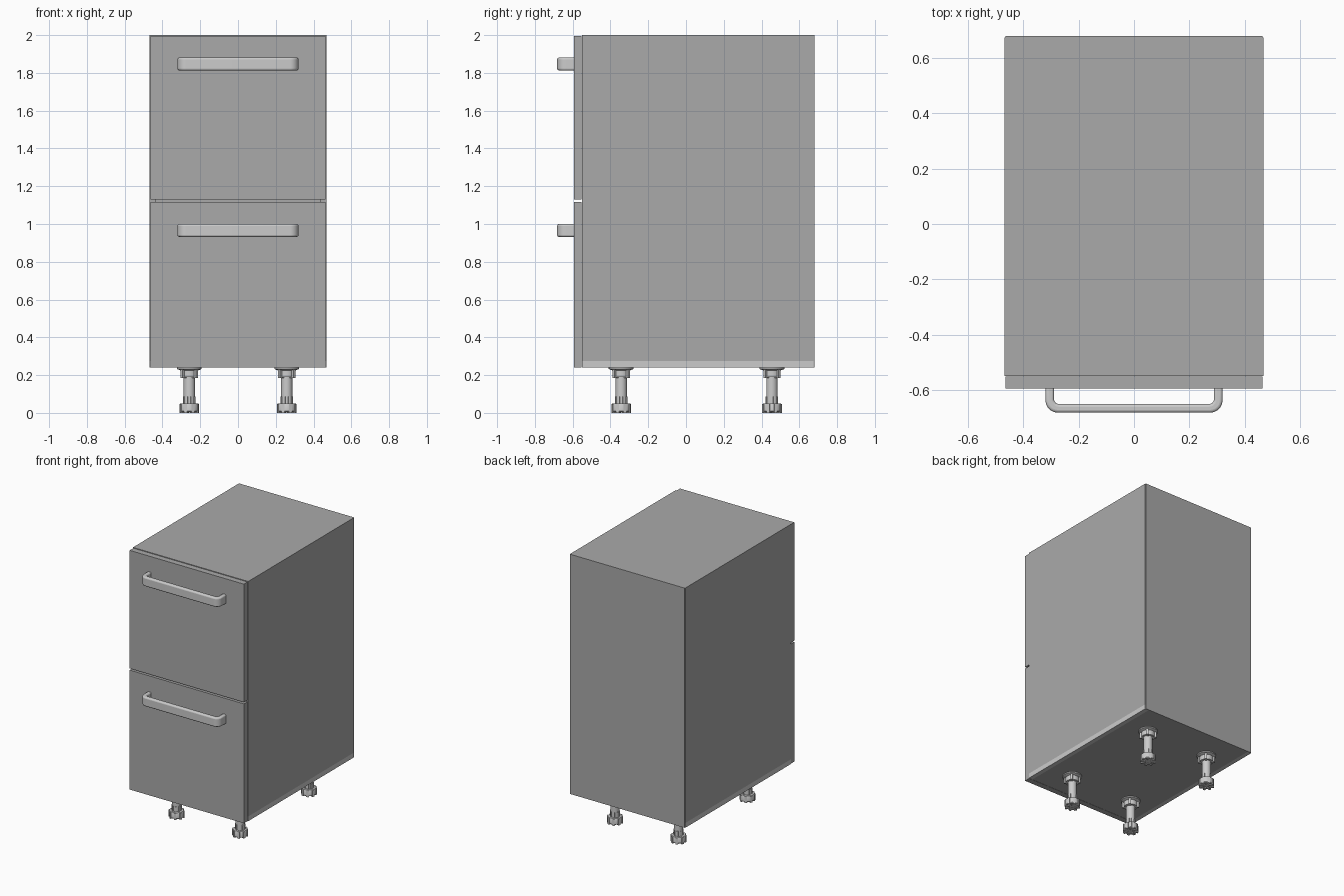
import bpy, bmesh
from math import sin, cos, pi, radians

if "Cube" in bpy.data.objects:
    bpy.data.objects.remove(bpy.data.objects["Cube"])

def material(name, v):
    m = bpy.data.materials.new(name)
    m.diffuse_color = (v, v, v, 1)
    m.use_nodes = True
    m.node_tree.nodes["Principled BSDF"].inputs["Base Color"].default_value = m.diffuse_color
    return m

PANEL = material("dark_panel", 0.4)
METAL = material("light_metal", 0.8)

def finish(name, bm, mat, smooth=False):
    bmesh.ops.recalc_face_normals(bm, faces=bm.faces)
    me = bpy.data.meshes.new(name)
    bm.to_mesh(me)
    bm.free()
    ob = bpy.data.objects.new(name, me)
    bpy.context.collection.objects.link(ob)
    me.materials.append(mat)
    if smooth:
        bpy.ops.object.select_all(action='DESELECT')
        ob.select_set(True)
        bpy.context.view_layer.objects.active = ob
        bpy.ops.object.shade_smooth_by_angle(angle=radians(35))
    return ob

def add_box(bm, x0, x1, y0, y1, z0, z1):
    for v in bmesh.ops.create_cube(bm, size=1)["verts"]:
        v.co = ((x0 + x1) / 2 + v.co.x * (x1 - x0),
                (y0 + y1) / 2 + v.co.y * (y1 - y0),
                (z0 + z1) / 2 + v.co.z * (z1 - z0))

def box(name, *dims, mat=PANEL):
    bm = bmesh.new()
    add_box(bm, *dims)
    return finish(name, bm, mat)

W, T, FRONT, BACK, BOT, TOP = 0.468, 0.03, -0.55, 0.68, 0.24, 2.0

# Carcass panels, with a light trim along the bottom of each side
for s, side in ((-1, "left"), (1, "right")):
    xs = sorted((s * W, s * (W - T)))
    box(side + "_side_panel", *xs, FRONT, BACK - 0.006, BOT + 0.035, TOP)
    box(side + "_bottom_trim", *xs, FRONT, BACK - 0.006, BOT, BOT + 0.035, mat=METAL)
I = W - T
box("top_panel", -I, I, FRONT, BACK - 0.006, TOP - T, TOP)
box("bottom_panel", -I, I, FRONT, BACK - 0.006, BOT, BOT + T)
box("back_panel", -W + 0.003, W - 0.003, BACK - 0.006, BACK, BOT, TOP)

# Bow handle: U outline seen from above, thickened in z, edges rounded
def handle(name, z):
    def corner(cx, cy, r, a0, a1, n=8):
        return [(cx + r * cos(a0 + (a1 - a0) * i / n),
                 cy + r * sin(a0 + (a1 - a0) * i / n)) for i in range(n + 1)]
    hw, t, y0, y1, h = 0.32, 0.031, -0.58, -0.682, 0.068
    ro, ri = 0.045, 0.018
    outer = [(-hw, y0)] + corner(-hw + ro, y1 + ro, ro, pi, 1.5 * pi)
    outer += corner(hw - ro, y1 + ro, ro, 1.5 * pi, 2 * pi) + [(hw, y0)]
    k, b = hw - t, y1 + t
    inner = [(k, y0)] + corner(k - ri, b + ri, ri, 2 * pi, 1.5 * pi)
    inner += corner(-k + ri, b + ri, ri, 1.5 * pi, pi) + [(-k, y0)]
    bm = bmesh.new()
    face = bm.faces.new([bm.verts.new((x, y, z - h / 2)) for x, y in outer + inner])
    ext = bmesh.ops.extrude_face_region(bm, geom=[face])
    for v in ext["geom"]:
        if isinstance(v, bmesh.types.BMVert):
            v.co.z += h
    ob = finish(name, bm, METAL)
    mod = ob.modifiers.new("rounding", 'BEVEL')
    mod.width, mod.segments = 0.01, 4
    mod.limit_method, mod.angle_limit = 'ANGLE', radians(50)
    bpy.context.view_layer.objects.active = ob
    ob.select_set(True)
    bpy.ops.object.shade_smooth_by_angle(angle=radians(35))

# Drawer fronts
for name, z0, z1, hz in (("lower", BOT, 1.117, 0.966), ("upper", 1.129, 1.996, 1.847)):
    box(name + "_drawer_front", -0.464, 0.464, -0.594, FRONT - 0.002, z0, z1)
    handle(name + "_handle", hz)

# Levelling feet: lathed profile plus ribs on the collar, stem and base
PROFILE = [(0, 0.005), (0.047, 0.005), (0.05, 0.009), (0.05, 0.045), (0.047, 0.05),
           (0.03, 0.05), (0.03, 0.19), (0.046, 0.19), (0.046, 0.225),
           (0.066, 0.232), (0.066, BOT), (0, BOT)]

def foot(name, x, y, n=32):
    bm = bmesh.new()
    vs = [bm.verts.new((r, 0, z)) for r, z in PROFILE]
    es = [bm.edges.new(p) for p in zip(vs, vs[1:])]
    bmesh.ops.spin(bm, geom=vs + es, cent=(0, 0, 0), axis=(0, 0, 1),
                   angle=2 * pi, steps=n, use_duplicate=False)
    bmesh.ops.remove_doubles(bm, verts=bm.verts, dist=1e-4)
    for count, r, half, z0, z1 in ((4, 0.057, 0.008, 0.186, 0.235),
                                   (8, 0.034, 0.005, 0.05, 0.088),
                                   (8, 0.053, 0.008, 0.0, 0.048)):
        for i in range(count):
            before = set(bm.verts)
            add_box(bm, 0.02, r, -half, half, z0, z1)
            a = 2 * pi * (i + 0.5) / count
            for v in set(bm.verts) - before:
                px, py = v.co.x, v.co.y
                v.co.x, v.co.y = px * cos(a) - py * sin(a), px * sin(a) + py * cos(a)
    bmesh.ops.translate(bm, verts=bm.verts, vec=(x, y, 0))
    finish(name, bm, METAL, smooth=True)

for y, row in ((-0.343, "front"), (0.455, "back")):
    for x, side in ((-0.258, "left"), (0.258, "right")):
        foot(f"{row}_{side}_foot", x, y)
